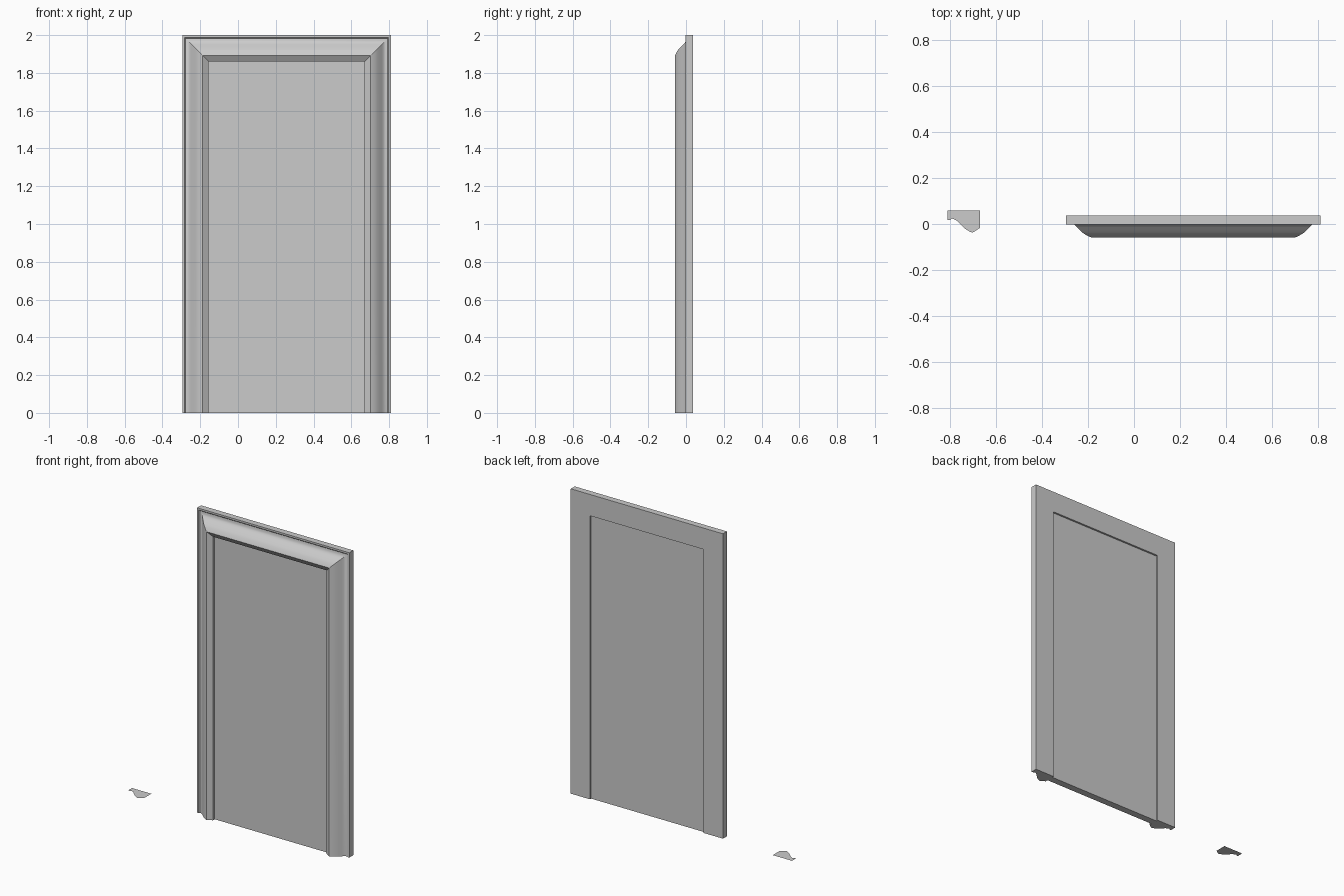
import bpy, bmesh
from math import radians

if "Cube" in bpy.data.objects:
    bpy.data.objects.remove(bpy.data.objects["Cube"])

# Moulding section: (distance in from the outer edge, y)
BACK = 0.038
PROFILE = [(0, BACK), (0, -0.003), (0.012, -0.003), (0.018, 0.004), (0.028, 0.001),
           (0.040, -0.006), (0.048, -0.014), (0.060, -0.026), (0.072, -0.038),
           (0.084, -0.046), (0.096, -0.053), (0.108, -0.058), (0.140, -0.037),
           (0.140, BACK)]
LEFT, RIGHT, TOP, WIDTH = -0.295, 0.81, 2.0, 0.14


def make_object(name, bm):
    bmesh.ops.recalc_face_normals(bm, faces=bm.faces)
    mesh = bpy.data.meshes.new(name)
    bm.to_mesh(mesh)
    bm.free()
    obj = bpy.data.objects.new(name, mesh)
    bpy.context.collection.objects.link(obj)
    return obj


# Door casing: section swept up, across and down with mitred corners
bm = bmesh.new()
path = [lambda d: (LEFT + d, 0), lambda d: (LEFT + d, TOP - d),
        lambda d: (RIGHT - d, TOP - d), lambda d: (RIGHT - d, 0)]
rings = []
for point in path:
    ring = []
    for d, y in PROFILE:
        x, z = point(d)
        ring.append(bm.verts.new((x, y, z)))
    rings.append(ring)
n = len(PROFILE)
for a, b in zip(rings, rings[1:]):
    for i in range(n):
        j = (i + 1) % n
        bm.faces.new((a[i], a[j], b[j], b[i]))
bm.faces.new(rings[0])
bm.faces.new(rings[-1])
casing = make_object("door_casing", bm)
bpy.context.view_layer.objects.active = casing
casing.select_set(True)
bpy.ops.object.shade_smooth_by_angle(angle=radians(30))

# Door panel filling the opening, slightly recessed at the back
bm = bmesh.new()
bmesh.ops.create_cube(bm, size=1)
lo, hi = (LEFT + WIDTH, -0.02, 0), (RIGHT - WIDTH, 0.026, TOP - WIDTH)
for v in bm.verts:
    v.co = [lo[k] + (v.co[k] + 0.5) * (hi[k] - lo[k]) for k in range(3)]
make_object("door_panel", bm)

# Flat moulding section lying beside the door
bm = bmesh.new()
face = bm.faces.new([bm.verts.new((-0.81 + d, y + 0.02, 0)) for d, y in PROFILE])
face.normal_update()
if face.normal.z < 0:
    face.normal_flip()
mesh = bpy.data.meshes.new("moulding_section")
bm.to_mesh(mesh)
bm.free()
bpy.context.collection.objects.link(bpy.data.objects.new("moulding_section", mesh))
